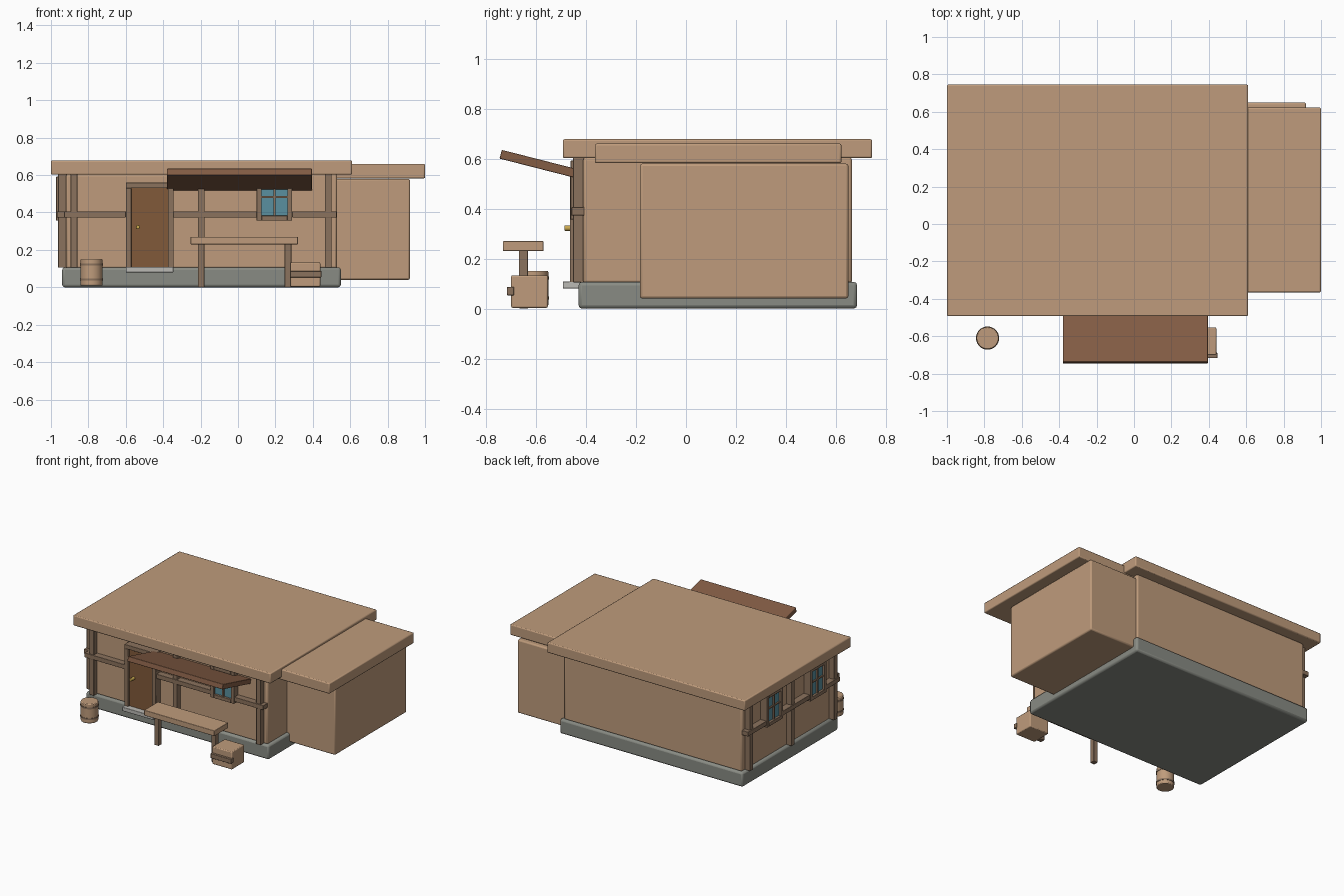
import bpy, math

if "Cube" in bpy.data.objects:
    bpy.data.objects.remove(bpy.data.objects["Cube"])


def mat(name, r, g, b):
    m = bpy.data.materials.new(name)
    m.diffuse_color = (r, g, b, 1)
    m.use_nodes = True
    m.node_tree.nodes["Principled BSDF"].inputs["Base Color"].default_value = m.diffuse_color
    return m


TAN = mat("tan", 0.52, 0.33, 0.20)
TIMBER = mat("timber", 0.26, 0.17, 0.11)
DOOR = mat("door_brown", 0.22, 0.10, 0.042)
AWNING = mat("awning_brown", 0.23, 0.11, 0.06)
STONE = mat("stone", 0.25, 0.26, 0.23)
PALE = mat("pale_stone", 0.50, 0.49, 0.46)
GLASS = mat("glass", 0.10, 0.28, 0.35)
BRASS = mat("brass", 0.60, 0.40, 0.08)


def finish(o, name, m, bevel=0):
    o.name = name
    o.data.materials.append(m)
    if bevel:
        b = o.modifiers.new("bevel", 'BEVEL')
        b.width, b.segments, b.limit_method = bevel, 2, 'ANGLE'
    bpy.ops.object.shade_smooth_by_angle(angle=math.radians(35))
    return o


def box(name, x, y, z, m, bevel=0.003):
    """Box from (min, max) pairs."""
    bpy.ops.mesh.primitive_cube_add(size=1, location=[sum(p) / 2 for p in (x, y, z)])
    o = bpy.context.object
    o.scale = [p[1] - p[0] for p in (x, y, z)]
    bpy.ops.object.transform_apply(location=False, rotation=False, scale=True)
    return finish(o, name, m, bevel)


def cyl(name, loc, r, h, m, bevel=0.0, rot=(0, 0, 0)):
    bpy.ops.mesh.primitive_cylinder_add(vertices=32, radius=r, depth=h, location=loc, rotation=rot)
    return finish(bpy.context.object, name, m, bevel)


# Main house and side annex
box("foundation", (-0.94, 0.55), (-0.43, 0.685), (0, 0.107), STONE, 0.014)
box("house_walls", (-0.92, 0.53), (-0.412, 0.665), (0.10, 0.605), TAN, 0.012)
box("main_roof", (-1.0, 0.61), (-0.493, 0.745), (0.602, 0.678), TAN, 0.007)
box("annex_walls", (0.48, 0.92), (-0.185, 0.65), (0.04, 0.58), TAN, 0.01)
box("annex_roof", (0.42, 1.0), (-0.365, 0.622), (0.582, 0.66), TAN, 0.007)


def wall_box(side, name, a, d, z, m, bevel=0.002):
    """Box on a wall: a = span along the wall, d = (inner, outer) offset from it."""
    if side == "front":
        return box(name, a, (-0.41 - d[1], -0.41 - d[0]), z, m, bevel)
    return box(name, (-0.92 - d[1], -0.92 - d[0]), a, z, m, bevel)


def window(side, c):
    n = side + "_window"
    lo, hi, z0, z1 = c - 0.095, c + 0.095, 0.357, 0.592
    t = 0.026
    wall_box(side, n + "_glass", (lo + t, hi - t), (-0.01, 0.035), (z0 + t, z1 - t), GLASS, 0)
    for s in ((lo, lo + t), (hi - t, hi)):
        wall_box(side, n + "_jamb", s, (-0.01, 0.052), (z0, z1), TIMBER)
    for z in ((z0, z0 + t), (z1 - t, z1)):
        wall_box(side, n + "_rail", (lo + t, hi - t), (-0.01, 0.052), z, TIMBER)
    wall_box(side, n + "_mullion", (c - 0.005, c + 0.005), (0.0, 0.046), (z0 + t, z1 - t), TIMBER, 0)
    wall_box(side, n + "_crossbar", (lo + t, hi - t), (0.0, 0.045), (0.478, 0.488), TIMBER, 0)


# Timber framing and windows: front and left walls
for c in (-0.877, -0.197, 0.482):
    wall_box("front", "front_post", (c - 0.018, c + 0.018), (-0.005, 0.042), (0.105, 0.603), TIMBER)
for a in ((-0.93, -0.60), (-0.345, 0.10), (0.29, 0.527)):
    wall_box("front", "front_beam", a, (-0.005, 0.048), (0.373, 0.406), TIMBER)
for c in (0.61, 0.127, -0.37):
    wall_box("left", "left_post", (c - 0.018, c + 0.018), (-0.005, 0.042), (0.105, 0.603), TIMBER)
for a in ((0.445, 0.66), (-0.06, 0.255), (-0.41, -0.25)):
    wall_box("left", "left_beam", a, (-0.005, 0.048), (0.373, 0.406), TIMBER)
window("front", 0.195)
window("left", 0.35)
window("left", -0.155)

# Door with frame, knob and step
wall_box("front", "door", (-0.575, -0.37), (-0.005, 0.04), (0.107, 0.535), DOOR)
for a in ((-0.60, -0.57), (-0.375, -0.345)):
    wall_box("front", "door_jamb", a, (-0.005, 0.055), (0.105, 0.53), TIMBER)
wall_box("front", "door_lintel", (-0.60, -0.345), (-0.005, 0.055), (0.53, 0.56), TIMBER)
cyl("door_knob", (-0.535, -0.466, 0.322), 0.011, 0.04, BRASS, 0.003, (math.pi / 2, 0, 0))
box("doorstep", (-0.60, -0.345), (-0.493, -0.42), (0.08, 0.109), PALE)

# Tilted awning
awning = box("awning", (-0.38, 0.395), (-0.747, -0.41), (0.558, 0.594), AWNING)
awning.rotation_euler.x = -0.25

# Bench
box("bench_top", (-0.253, 0.32), (-0.732, -0.57), (0.23, 0.27), TAN)
for c in (-0.197, 0.267):
    box("bench_leg", (c - 0.018, c + 0.018), (-0.668, -0.632), (0, 0.235), TIMBER)

# Crate with band
box("crate", (0.28, 0.44), (-0.70, -0.553), (0.003, 0.133), TAN, 0.006)
box("crate_band", (0.278, 0.446), (-0.717, -0.688), (0.053, 0.087), TIMBER)

# Barrel with hoops
cyl("barrel", (-0.783, -0.61, 0.08), 0.059, 0.142, TAN, 0.005)
for z in (0.042, 0.122):
    cyl("barrel_hoop", (-0.783, -0.61, z), 0.062, 0.012, TIMBER)
